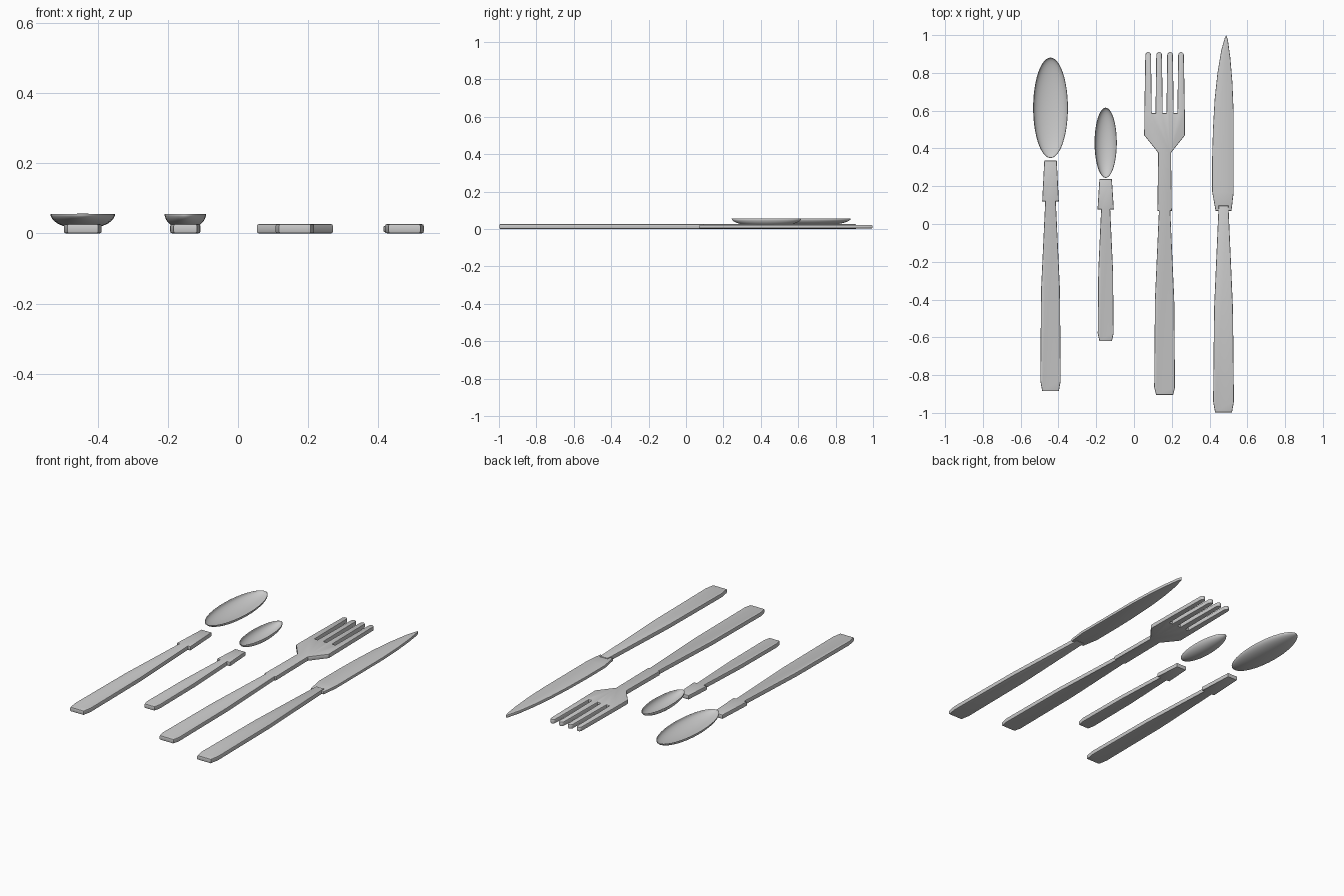
import bpy, bmesh, math

if "Cube" in bpy.data.objects:
    bpy.data.objects.remove(bpy.data.objects["Cube"])

def smooth(ob):
    bpy.ops.object.select_all(action='DESELECT')
    bpy.context.view_layer.objects.active = ob
    ob.select_set(True)
    bpy.ops.object.shade_smooth_by_angle(angle=math.radians(35))

def link(bm, name):
    me = bpy.data.meshes.new(name)
    bm.to_mesh(me)
    bm.free()
    ob = bpy.data.objects.new(name, me)
    bpy.context.collection.objects.link(ob)
    return ob

def plate(name, outline, x, z0=0.0, z1=0.026, bevel=0.005):
    """Extruded flat outline with softened top and bottom edges."""
    bm = bmesh.new()
    face = bm.faces.new([bm.verts.new((x + px, py, z0)) for px, py in outline])
    top = bmesh.ops.extrude_face_region(bm, geom=[face])['geom']
    verts = [g for g in top if isinstance(g, bmesh.types.BMVert)]
    bmesh.ops.translate(bm, vec=(0, 0, z1 - z0), verts=verts)
    bmesh.ops.recalc_face_normals(bm, faces=bm.faces)
    rim = [e for e in bm.edges if abs(e.verts[0].co.z - e.verts[1].co.z) < 1e-6]
    bmesh.ops.bevel(bm, geom=rim, offset=bevel, segments=2, profile=0.5, affect='EDGES')
    ob = link(bm, name)
    smooth(ob)
    return ob

def mirrored(half):
    """Right-hand half outline (bottom to top) closed by its mirror image."""
    return half + [(-px, py) for px, py in reversed(half) if px > 1e-6]

def bowl(name, x, y, rx, ry, rim=0.055, depth=0.043):
    bm = bmesh.new()
    bmesh.ops.create_uvsphere(bm, u_segments=48, v_segments=24, radius=1)
    bmesh.ops.delete(bm, geom=[v for v in bm.verts if v.co.z > 1e-4], context='VERTS')
    for v in bm.verts:
        v.co = (x + v.co.x * rx, y + v.co.y * ry, rim + v.co.z * depth)
    ob = link(bm, name)
    mod = ob.modifiers.new("shell", 'SOLIDIFY')
    mod.thickness = 0.002
    smooth(ob)

# Large spoon
plate("large_spoon_handle", mirrored([(0.044, -0.885), (0.054, -0.83), (0.05, -0.35),
      (0.028, 0.12), (0.044, 0.12), (0.033, 0.335)]), -0.442)
bowl("large_spoon_bowl", -0.442, 0.615, 0.092, 0.266)

# Small spoon
plate("small_spoon_handle", mirrored([(0.033, -0.62), (0.042, -0.58), (0.039, -0.25),
      (0.024, 0.078), (0.043, 0.078), (0.033, 0.237)]), -0.15)
bowl("small_spoon_bowl", -0.15, 0.43, 0.059, 0.186)

# Fork: handle, shoulders, then rounded tapering tines
def tine(cx, inner, outer):
    w, tip = 0.015, 0.895
    arc = [(cx + w * math.cos(a), tip + w * math.sin(a))
           for a in (math.pi * i / 6 for i in range(7))]
    return [(cx + outer, 0.587)] + arc + [(cx - inner, 0.587)]

fork = [(0.045, -0.905), (0.055, -0.865), (0.051, -0.4), (0.03, 0.07), (0.038, 0.07),
        (0.034, 0.377), (0.108, 0.47)]
fork += tine(0.087, 0.019, 0.02) + tine(0.029, 0.019, 0.019)
plate("fork", mirrored(fork), 0.162, bevel=0.0045)

# Knife: handle and slimmer asymmetric blade
plate("knife_handle", mirrored([(0.045, -0.997), (0.055, -0.94), (0.05, -0.45),
      (0.026, 0.097)]), 0.474)
blade = [(0.516, 0.07), (0.528, 0.17), (0.527, 0.6), (0.521, 0.75), (0.51, 0.88),
         (0.497, 0.975), (0.489, 0.998), (0.482, 0.99), (0.462, 0.92), (0.442, 0.80),
         (0.427, 0.66), (0.418, 0.5), (0.414, 0.35), (0.414, 0.17), (0.432, 0.07)]
plate("knife_blade", blade, 0, z0=0.003, z1=0.021, bevel=0.004)
